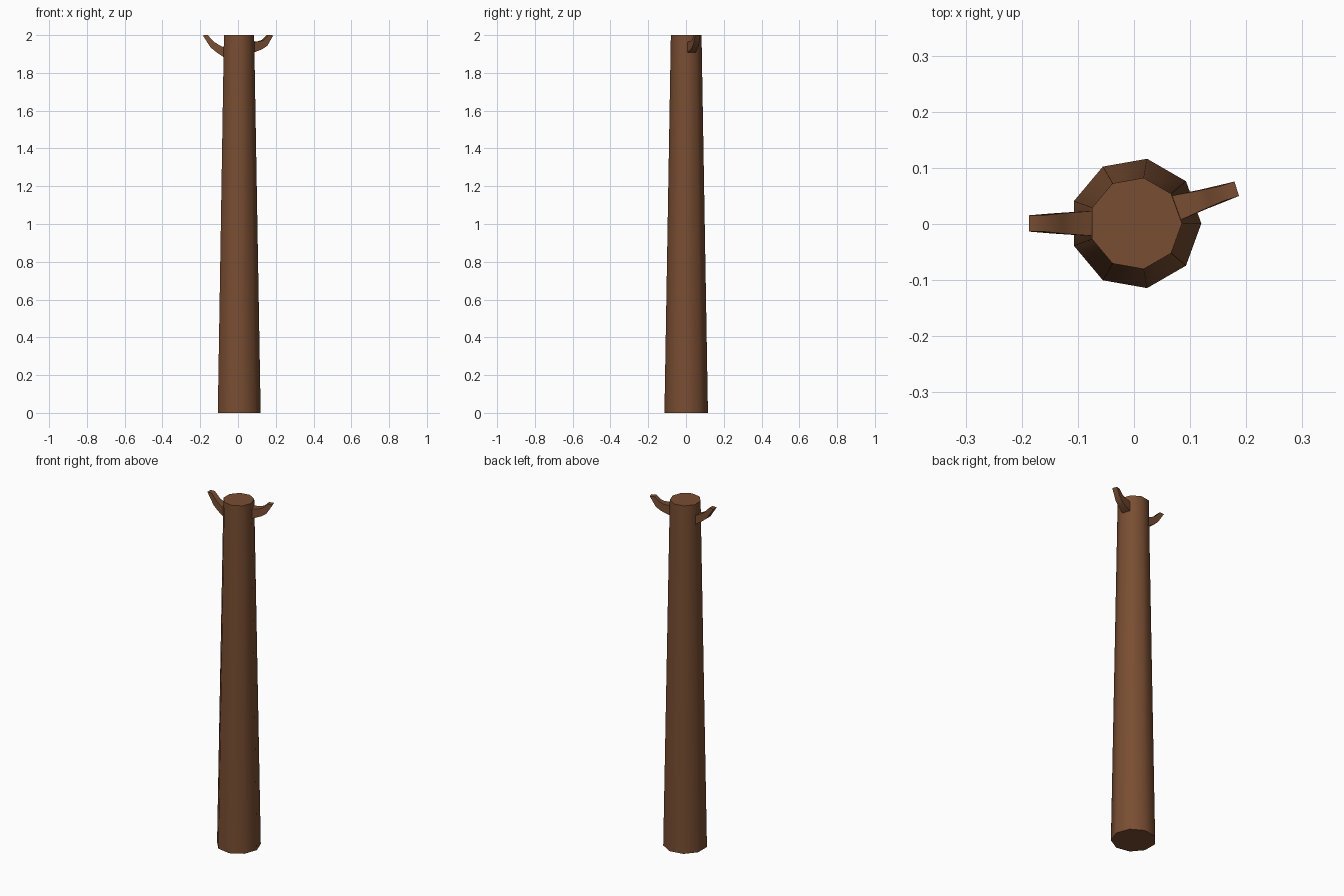
import bpy, bmesh, math
from mathutils import Vector

if "Cube" in bpy.data.objects:
    bpy.data.objects.remove(bpy.data.objects["Cube"])

bark = bpy.data.materials.new("bark brown")
bark.diffuse_color = (0.19, 0.075, 0.032, 1)
bark.use_nodes = True
bark.node_tree.nodes["Principled BSDF"].inputs["Base Color"].default_value = bark.diffuse_color


def build(name, rings, angle):
    """Skin a list of equal-sized vertex rings and cap both ends."""
    bm = bmesh.new()
    loops = [[bm.verts.new(p) for p in ring] for ring in rings]
    n = len(loops[0])
    for a, b in zip(loops, loops[1:]):
        for i in range(n):
            j = (i + 1) % n
            bm.faces.new((a[i], a[j], b[j], b[i]))
    bm.faces.new(loops[0][::-1])
    bm.faces.new(loops[-1])
    bmesh.ops.recalc_face_normals(bm, faces=bm.faces)
    me = bpy.data.meshes.new(name)
    bm.to_mesh(me)
    bm.free()
    ob = bpy.data.objects.new(name, me)
    bpy.context.collection.objects.link(ob)
    me.materials.append(bark)
    bpy.ops.object.select_all(action='DESELECT')
    ob.select_set(True)
    bpy.context.view_layer.objects.active = ob
    bpy.ops.object.shade_smooth_by_angle(angle=math.radians(angle))


# Trunk: nine-sided taper
def nonagon(r, z):
    return [(0.003 + r * math.cos(i * math.tau / 9),
             0.001 + r * math.sin(i * math.tau / 9), z) for i in range(9)]


build("trunk", [nonagon(0.117, 0), nonagon(0.0825, 2.0)], 50)


# Branches: four-sided, curving upward; each section is
# (lower reach, lower z, upper reach, upper z, half width)
def branch(name, origin, degrees, sections):
    d = Vector((math.cos(math.radians(degrees)), math.sin(math.radians(degrees)), 0))
    s = Vector((-d.y, d.x, 0))
    o = Vector(origin)
    rings = []
    for r0, z0, r1, z1, w in sections:
        lo = o + d * r0 + Vector((0, 0, z0))
        hi = o + d * r1 + Vector((0, 0, z1))
        rings.append([lo - s * w, lo + s * w, hi + s * w, hi - s * w])
    build(name, rings, 50)


branch("left_branch", (0, 0.001, 0), 180, [
    (0.050, 1.870, 0.050, 1.925, 0.024),
    (0.080, 1.886, 0.076, 1.936, 0.022),
    (0.115, 1.910, 0.104, 1.950, 0.020),
    (0.145, 1.935, 0.128, 1.965, 0.018),
    (0.187, 1.999, 0.160, 2.000, 0.0145)])

branch("right_branch", (0, 0.005, 0), 17.5, [
    (0.050, 1.898, 0.050, 1.962, 0.025),
    (0.092, 1.912, 0.088, 1.964, 0.022),
    (0.130, 1.926, 0.120, 1.968, 0.018),
    (0.158, 1.944, 0.140, 1.976, 0.016),
    (0.192, 1.999, 0.164, 2.000, 0.0135)])
